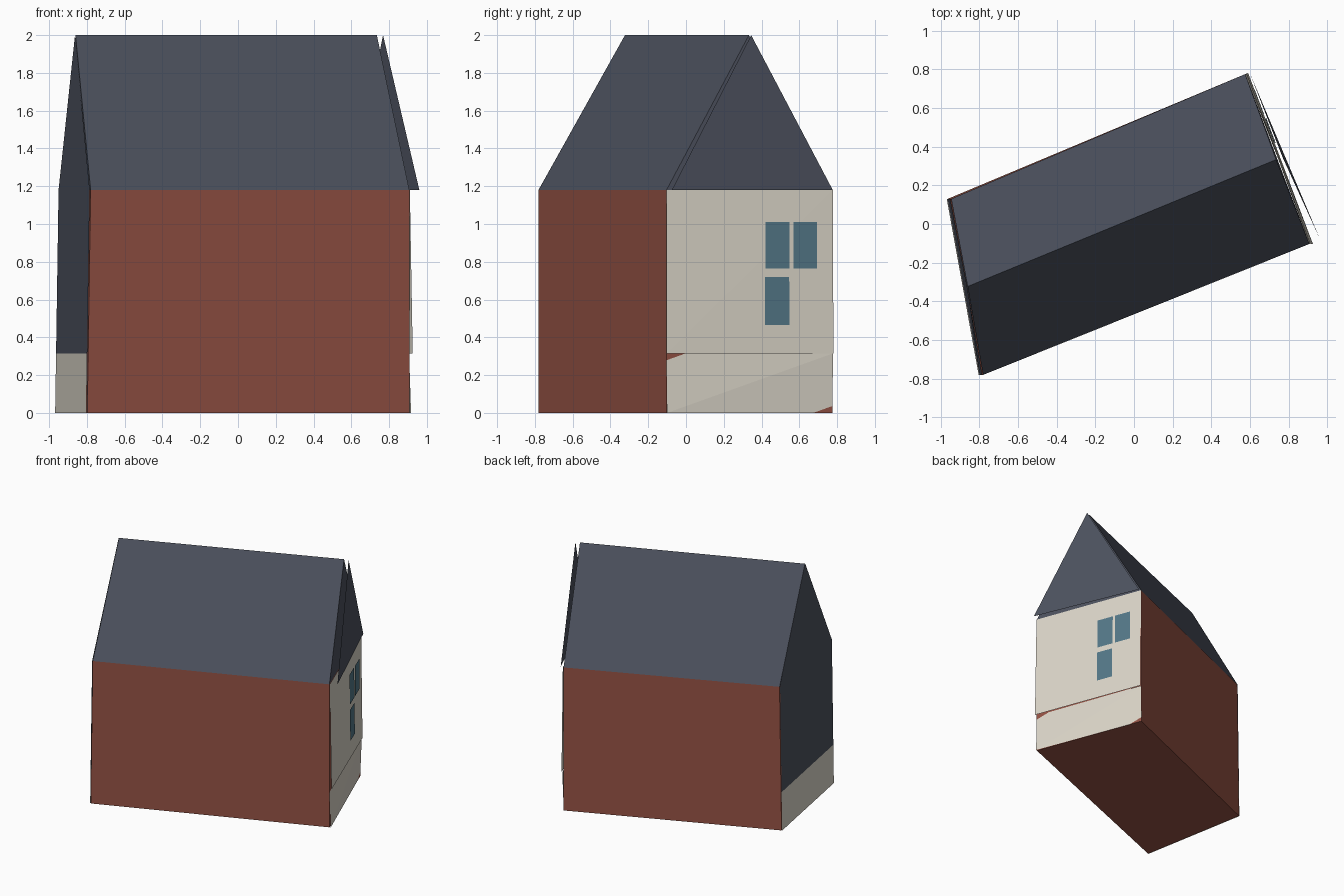
import bpy
from mathutils import Vector

if "Cube" in bpy.data.objects:
    bpy.data.objects.remove(bpy.data.objects["Cube"])

EAVES, RIDGE, BASE = 1.18, 2.0, 0.315


def material(name, rgb):
    m = bpy.data.materials.new(name)
    m.diffuse_color = (*rgb, 1)
    m.use_nodes = True
    m.node_tree.nodes["Principled BSDF"].inputs["Base Color"].default_value = m.diffuse_color
    return m


brick = material("brick_red", (0.30, 0.085, 0.058))
slate = material("slate_grey", (0.075, 0.085, 0.115))
cream = material("cream_render", (0.72, 0.68, 0.59))
glass = material("window_blue", (0.09, 0.19, 0.25))


def build(name, verts, faces, mats, rule=None):
    mesh = bpy.data.meshes.new(name)
    mesh.from_pydata([tuple(v) for v in verts], [], faces)
    for m in mats:
        mesh.materials.append(m)
    if rule:
        for p in mesh.polygons:
            p.material_index = rule(p)
    mesh.update()
    ob = bpy.data.objects.new(name, mesh)
    bpy.context.collection.objects.link(ob)
    return ob


def at(corner, z, off=(0, 0)):
    return Vector((corner[0] + off[0], corner[1] + off[1], z))


# Plan corners: the left end leans out a little towards the ground
front_left, back_left = (-0.78, -0.78), (-0.945, 0.13)
front_right, back_right = (0.907, -0.103), (0.575, 0.775)
left_ridge, right_ridge = (-0.86, -0.323), (0.735, 0.333)
lean = (-0.018, 0)

# Main body: brick walls, slate roof slopes and gables
body = [at(front_left, 0, lean), at(front_right, 0), at(back_right, 0), at(back_left, 0, lean),
        at(front_left, EAVES), at(front_right, EAVES), at(back_right, EAVES), at(back_left, EAVES),
        at(left_ridge, RIDGE), at(right_ridge, RIDGE)]
build("house_body", body,
      [(0, 3, 2, 1), (0, 1, 5, 4), (1, 2, 6, 5), (2, 3, 7, 6), (3, 0, 4, 7),
       (4, 5, 9, 8), (6, 7, 8, 9), (5, 6, 9), (7, 4, 8)],
      [brick, slate], lambda p: int(p.center.z > EAVES))

# Left end: slate cladding above a cream base
out = (-0.005, -0.001)
low = (out[0] + lean[0] * (1 - BASE / EAVES), out[1])
ground = (out[0] + lean[0], out[1])
build("left_cladding",
      [at(back_left, BASE, low), at(front_left, BASE, low), at(front_left, EAVES, out),
       at(left_ridge, RIDGE, (-0.003, 0)), at(back_left, EAVES, out)],
      [(0, 1, 2, 3, 4)], [slate])
build("left_base",
      [at(back_left, 0, ground), at(front_left, 0, ground),
       at(front_left, BASE, low), at(back_left, BASE, low)],
      [(0, 1, 2, 3)], [cream])

# Right end: slightly warped cream panels, folded along the diagonal
normal = Vector((0.935, 0.354))


def push(d):
    return normal * d


upper = [at(front_right, BASE, (0.018, 0)), at(back_right, BASE, push(0.016)),
         at(back_right, EAVES, push(0.006)), at(front_right, EAVES, push(0.003))]
lower = [at(front_right, 0, push(0.010)), at(back_right, 0, push(-0.0013)),
         at(back_right, BASE, push(0.010)), at(front_right, BASE, push(-0.0013))]
for name, quad in (("right_upper_wall", upper), ("right_base", lower)):
    build(name, quad, [(0, 1, 2), (0, 2, 3)], [cream])

# Loose gable board standing off the right end
build("right_gable_board",
      [(0.96, -0.075, EAVES), (0.60, 0.777, EAVES), (0.768, 0.345, RIDGE)],
      [(0, 1, 2)], [slate])


# Windows: thin panes just off the upper wall
def on_wall(y, z):
    u = (y - front_right[1]) / (back_right[1] - front_right[1])
    v = (z - BASE) / (EAVES - BASE)
    p = upper[0].lerp(upper[1], u).lerp(upper[3].lerp(upper[2], u), v)
    return p + Vector((*push(0.007), 0))


for name, y0, y1, z0, z1 in (("window_top_left", 0.416, 0.543, 0.765, 1.01),
                             ("window_top_right", 0.563, 0.688, 0.765, 1.01),
                             ("window_lower", 0.414, 0.541, 0.465, 0.72)):
    build(name, [on_wall(y0, z0), on_wall(y1, z0), on_wall(y1, z1), on_wall(y0, z1)],
          [(0, 1, 2, 3)], [glass])
